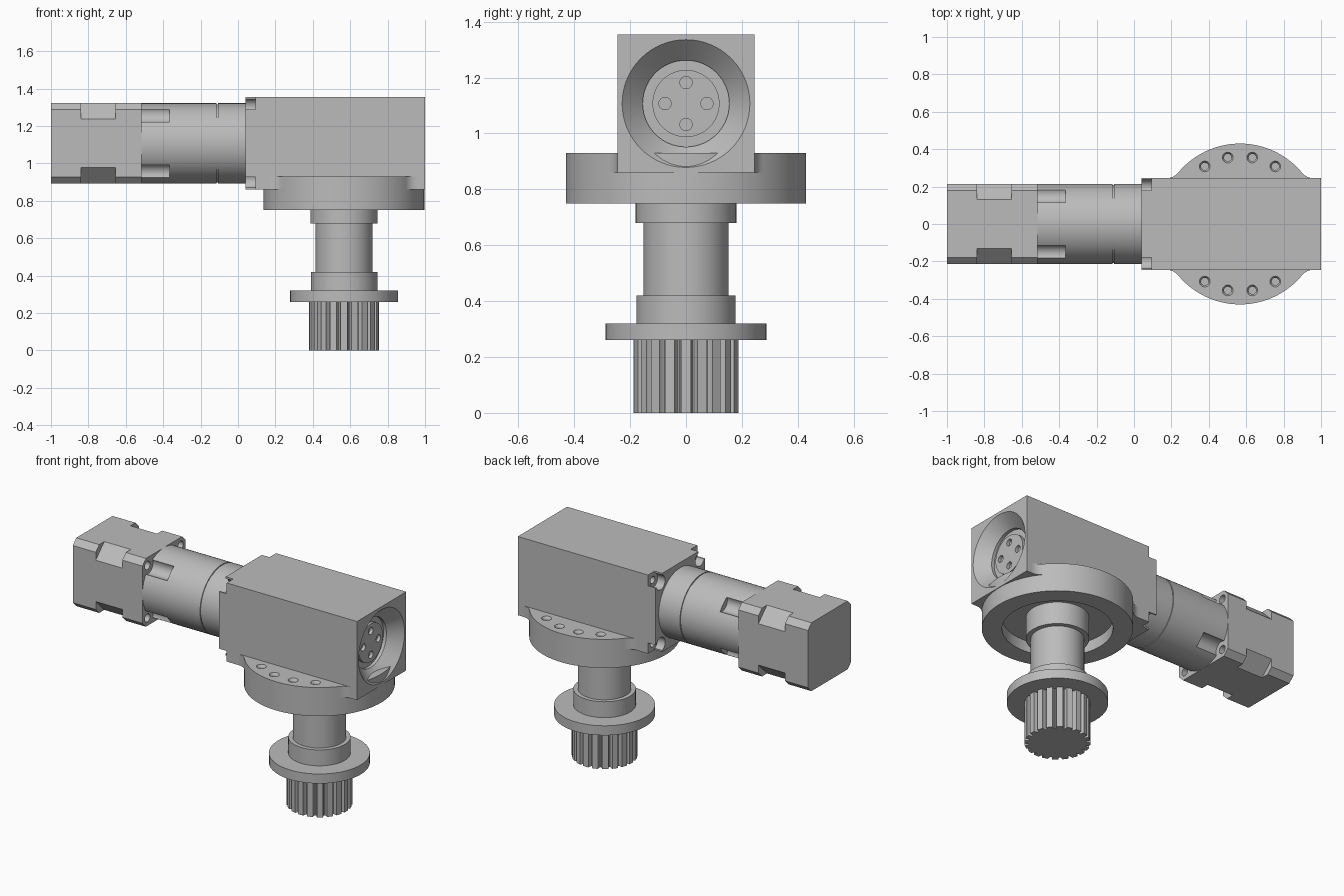
import bpy, bmesh, math
from mathutils import Matrix, Vector

if "Cube" in bpy.data.objects:
    bpy.data.objects.remove(bpy.data.objects["Cube"])

grey = bpy.data.materials.new("machined grey")
grey.diffuse_color = (0.5, 0.5, 0.5, 1)
grey.use_nodes = True
grey.node_tree.nodes["Principled BSDF"].inputs["Base Color"].default_value = grey.diffuse_color

AXIS_Z = 1.107      # height of the motor axis
SHAFT_X = 0.567     # position of the vertical output axis
ALONG_X = Matrix.Translation((0, 0, AXIS_Z)) @ Matrix.Rotation(math.pi / 2, 4, 'Y')
ALONG_Z = Matrix.Translation((SHAFT_X, 0, 0))
CORNERS = [(sy, sz) for sy in (-1, 1) for sz in (-1, 1)]


def finish(name, bm, matrix=Matrix()):
    bmesh.ops.recalc_face_normals(bm, faces=bm.faces)
    bm.transform(matrix)
    mesh = bpy.data.meshes.new(name)
    bm.to_mesh(mesh)
    bm.free()
    mesh.materials.append(grey)
    ob = bpy.data.objects.new(name, mesh)
    bpy.context.collection.objects.link(ob)
    return ob


def lathe(name, profile, matrix, n=64):
    """Solid of revolution from (radius, height) points, capped at both ends."""
    bm = bmesh.new()
    rings = [[bm.verts.new((r * math.cos(2 * math.pi * i / n),
                            r * math.sin(2 * math.pi * i / n), h)) for i in range(n)]
             for r, h in profile]
    for a, b in zip(rings, rings[1:]):
        for i in range(n):
            j = (i + 1) % n
            bm.faces.new((a[i], a[j], b[j], b[i]))
    bm.faces.new(rings[0])
    bm.faces.new(rings[-1])
    return finish(name, bm, matrix)


def prism(name, points, h0, h1, matrix):
    """Extruded outline."""
    bm = bmesh.new()
    face = bm.faces.new([bm.verts.new((x, y, h0)) for x, y in points])
    top = bmesh.ops.extrude_face_region(bm, geom=[face])["geom"]
    bmesh.ops.translate(bm, vec=(0, 0, h1 - h0),
                        verts=[v for v in top if isinstance(v, bmesh.types.BMVert)])
    return finish(name, bm, matrix)


def box(name, lo, hi):
    pts = [(lo[0], lo[1]), (hi[0], lo[1]), (hi[0], hi[1]), (lo[0], hi[1])]
    return prism(name, pts, lo[2], hi[2], Matrix())


def rod(r, x0, x1, y, z, n=24):
    """Cutter cylinder along x, offset from the motor axis."""
    return lathe("cutter", [(r, x0), (r, x1)], Matrix.Translation((0, y, z)) @ ALONG_X, n)


def boolean(ob, others, operation='DIFFERENCE'):
    bpy.context.view_layer.objects.active = ob
    for other in others:
        m = ob.modifiers.new("cut", 'BOOLEAN')
        m.operation, m.solver, m.object = operation, 'EXACT', other
        bpy.ops.object.modifier_apply(modifier=m.name)
        bpy.data.objects.remove(other)


def octagon(half, c):
    """Square outline with chamfered corners."""
    k = half - c
    return [(half, -k), (half, k), (k, half), (-k, half),
            (-half, k), (-half, -k), (-k, -half), (k, -half)]


# Gear housing with notched rear corners, screw holes and conical socket
housing = box("gear_housing", (0.04, -0.245, 0.86), (1.0, 0.245, 1.355))
cuts = []
for sy, sz in CORNERS:
    ys = sorted((sy * 0.18, sy * 0.3))
    zs = sorted((AXIS_Z + sz * 0.18, AXIS_Z + sz * 0.3))
    cuts.append(box("cutter", (0.0, ys[0], zs[0]), (0.093, ys[1], zs[1])))
    cuts.append(rod(0.045, 0.0, 0.0925, sy * 0.195, sz * 0.195))
    cuts.append(rod(0.022, 0.05, 0.15, sy * 0.2, sz * 0.2))
cuts.append(lathe("cutter", [(0.155, 0.905), (0.155, 0.925), (0.2286, 1.0), (0.2386, 1.01)], ALONG_X))
boolean(housing, cuts)

# Connector face with four pin holes
connector = lathe("connector", [(0.12, 0.88), (0.12, 0.925)], ALONG_X)
boolean(connector, [rod(0.022, 0.895, 0.95, y, z)
                    for y, z in ((0.075, 0), (-0.075, 0), (0, 0.075), (0, -0.075))])

# Output flange, open below, with blind bolt holes in the two side pads
flange = lathe("output_flange", [(0.43, 0.75), (0.43, 0.93)], ALONG_Z, 96)
flange_cuts = [lathe("cutter", [(0.315, 0.7), (0.315, 0.82)], ALONG_Z)]

# Fillets blending the pads into the housing sides
R, F, W = 0.43, 0.08, 0.245
fx, fy = math.sqrt((R + F) ** 2 - (W + F) ** 2), W + F
a1 = math.atan2(-fy, -fx) + 2 * math.pi
for sx, sy in CORNERS:
    arc = [(fx + F * math.cos(a), fy + F * math.sin(a))
           for a in [1.5 * math.pi + (a1 - 1.5 * math.pi) * i / 8 for i in range(9)]]
    pts = arc + [(arc[-1][0] - 0.03, arc[-1][1] - 0.03), (fx - 0.08, W - 0.02), (fx, W - 0.02)]
    prism("pad_fillet", [(sx * x, sy * y) for x, y in pts], 0.86, 0.93, ALONG_Z)

for side in (90, 270):
    for off in (-31.5, -10.5, 10.5, 31.5):
        a = math.radians(side + off)
        at = ALONG_Z @ Matrix.Translation((0.361 * math.cos(a), 0.361 * math.sin(a), 0))
        flange_cuts.append(lathe("cutter", [(0.02, 0.83), (0.02, 0.915), (0.03, 0.932)], at, 20))
boolean(flange, flange_cuts)

# Stepped output shaft with collars and disc
lathe("output_shaft", [(0.18, 0.83), (0.18, 0.68), (0.152, 0.68), (0.152, 0.42), (0.178, 0.42),
                       (0.178, 0.32), (0.288, 0.32), (0.288, 0.26), (0.15, 0.26)], ALONG_Z)

# Toothed pinion
TEETH = 20
teeth = []
for i in range(TEETH):
    for f, r in ((-0.30, 0.188), (0.30, 0.188), (0.36, 0.17), (0.44, 0.163), (0.56, 0.163), (0.64, 0.17)):
        a = 2 * math.pi * (i + f) / TEETH
        teeth.append((r * math.cos(a), r * math.sin(a)))
prism("pinion", teeth, 0.0, 0.262, ALONG_Z)

# Planetary gearbox barrel with a seam groove and scooped screw clearances
barrel = lathe("gearbox_barrel", [(0.215, -0.52), (0.215, -0.114), (0.209, -0.114), (0.209, -0.108),
                                  (0.215, -0.108), (0.215, 0.045)], ALONG_X)
boolean(barrel, [rod(0.05, -0.6, -0.365, sy * 0.16, sz * 0.16) for sy, sz in CORNERS])

# Motor block: chamfered square bar with deeper notches at mid length
motor = prism("motor", octagon(0.215, 0.035), -1.0, -0.515, ALONG_X)
cuts = []
for sy, sz in CORNERS:
    tri = [(0.215 - 0.085, 0.215), (0.215, 0.215 - 0.085), (0.3, 0.13), (0.3, 0.3), (0.13, 0.3)]
    cuts.append(prism("cutter", [(sz * p, sy * q) for p, q in tri], -0.84, -0.655, ALONG_X))
    cuts.append(rod(0.026, -0.6, -0.5, sy * 0.165, sz * 0.165, 20))
boolean(motor, cuts)

# Smooth round surfaces, keep hard edges
for ob in list(bpy.context.scene.objects):
    bpy.ops.object.select_all(action='DESELECT')
    ob.select_set(True)
    bpy.context.view_layer.objects.active = ob
    bpy.ops.object.shade_smooth_by_angle(angle=math.radians(25))
